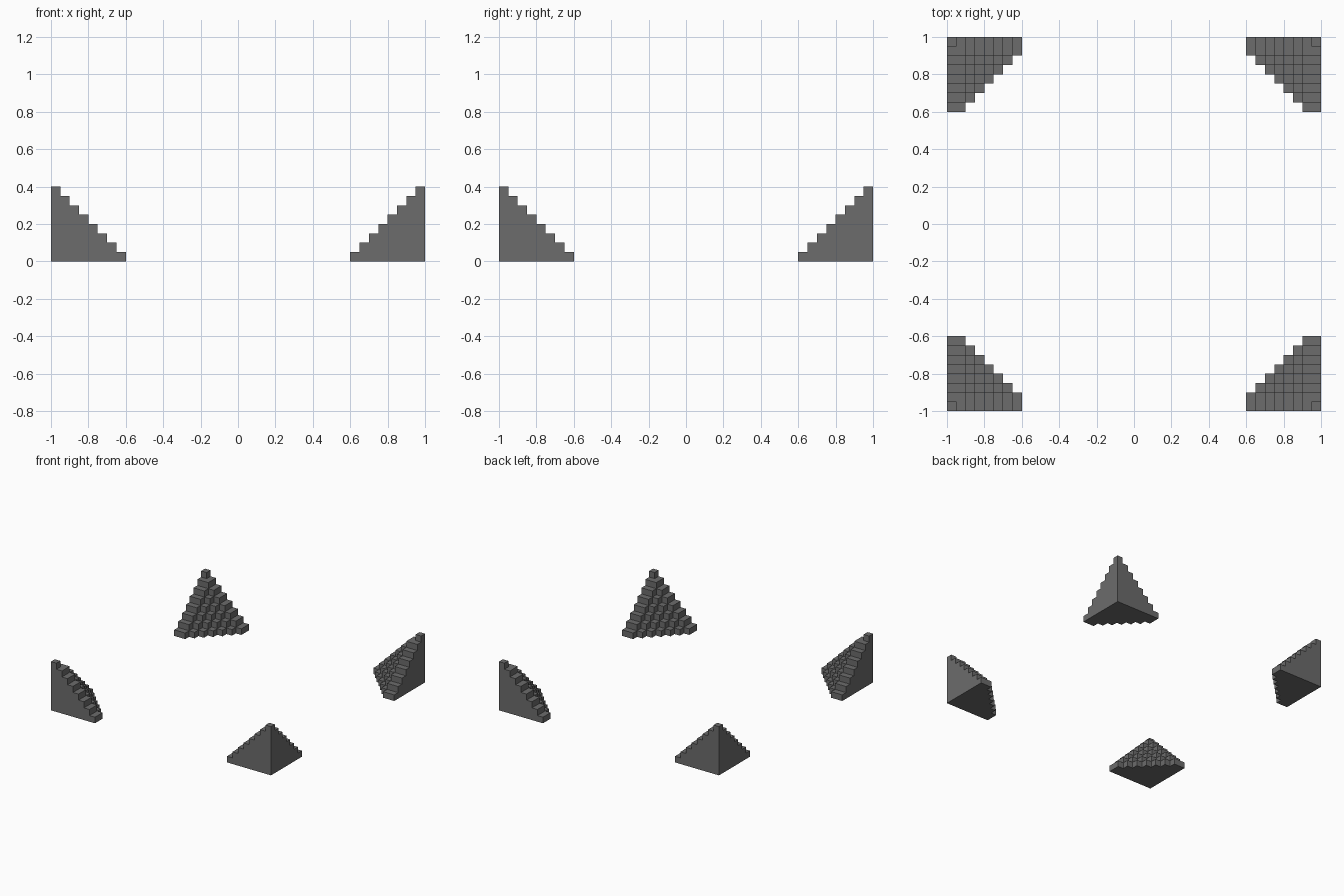
import bpy, bmesh, math
from mathutils import Vector

if "Cube" in bpy.data.objects:
    bpy.data.objects.remove(bpy.data.objects["Cube"])

STEP = 0.05   # size of one stair cell
COUNT = 8     # cells along each edge of the corner

# one dark grey colour
grey = bpy.data.materials.new("dark grey")
grey.diffuse_color = (0.15, 0.15, 0.15, 1)
grey.use_nodes = True
grey.node_tree.nodes["Principled BSDF"].inputs["Base Color"].default_value = grey.diffuse_color


def solid(i, j, k):
    """Each layer is a stepped triangle, one cell smaller per level."""
    n = COUNT - k
    return min(i, j, k) >= 0 and max(i, j) < n and i + j <= n


# stepped corner pyramid: only the exposed cell faces are made
bm = bmesh.new()
r = range(COUNT)
for cell in [(i, j, k) for i in r for j in r for k in r if solid(i, j, k)]:
    for axis in range(3):
        for side in (-1, 1):
            near = list(cell)
            near[axis] += side
            if solid(*near):
                continue
            normal = Vector([side if a == axis else 0 for a in range(3)])
            u = Vector([1 if a == (axis + 1) % 3 else 0 for a in range(3)])
            v = normal.cross(u)
            mid = Vector(cell) + Vector((0.5, 0.5, 0.5)) + normal / 2
            quad = [mid + (u * a + v * b) / 2
                    for a, b in ((-1, -1), (1, -1), (1, 1), (-1, 1))]
            # cells count inward from the front left corner
            bm.faces.new([bm.verts.new(p * STEP + Vector((-1, -1, 0)))
                          for p in quad])
bmesh.ops.remove_doubles(bm, verts=bm.verts, dist=0.001)
bmesh.ops.dissolve_limit(bm, angle_limit=math.radians(1),
                         verts=bm.verts, edges=bm.edges)

mesh = bpy.data.meshes.new("stepped_corners")
bm.to_mesh(mesh)
bm.free()
mesh.materials.append(grey)
corners = bpy.data.objects.new("stepped_corners", mesh)
bpy.context.collection.objects.link(corners)

# repeat in all four corners
mirror = corners.modifiers.new("four_corners", 'MIRROR')
mirror.use_axis = (True, True, False)
mirror.use_mirror_merge = False
